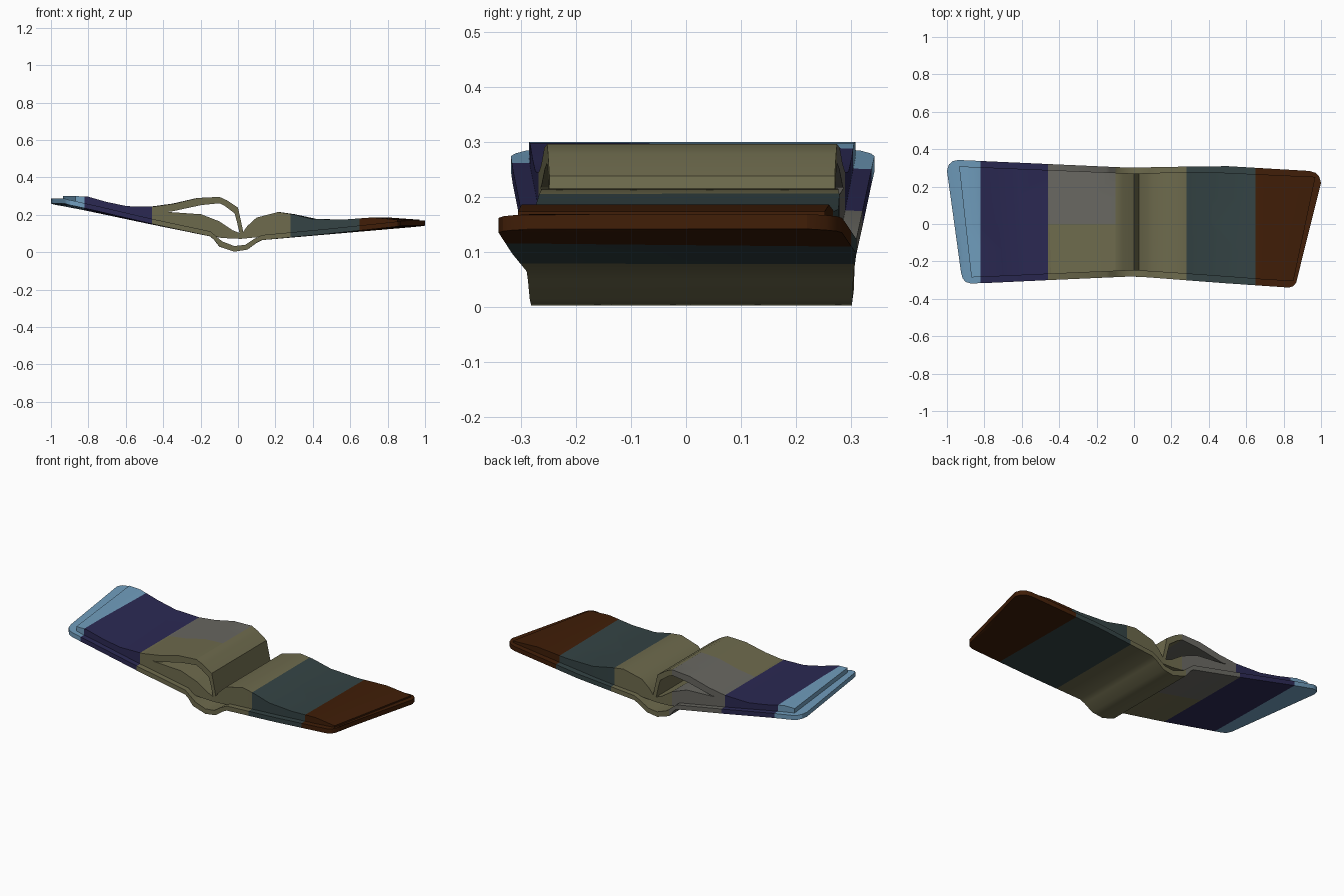
import bpy, bmesh, math
from mathutils import Vector

cube = bpy.data.objects.get("Cube")
if cube:
    bpy.data.objects.remove(cube)


def make_material(name, color):
    mat = bpy.data.materials.new(name)
    mat.use_nodes = True
    rgba = (*[(c / 255) ** 2.2 for c in color], 1)
    mat.diffuse_color = rgba
    mat.node_tree.nodes["Principled BSDF"].inputs["Base Color"].default_value = rgba
    return mat


MATS = [make_material(n, c) for n, c in (
    ("light blue", (112, 156, 188)), ("navy", (47, 45, 84)),
    ("olive", (109, 106, 78)), ("dark teal", (55, 69, 70)),
    ("brown", (66, 35, 16)), ("warm grey", (104, 103, 97)))]
BANDS = (-0.82, -0.46, 0.28, 0.65)   # colour borders across the width
GREY_END = -0.1


def interp(points, x):
    if x <= points[0][0]:
        return points[0][1]
    for (x0, v0), (x1, v1) in zip(points, points[1:]):
        if x <= x1:
            return v0 + (v1 - v0) * (x - x0) / (x1 - x0)
    return points[-1][1]


def corner(x, end, r):
    d = end - abs(x)
    return r - math.sqrt(max(0, r * r - (r - d) ** 2)) if d < r else 0


def sheet(name, upper, lower, back, front, end=1.0, radius=0.0, rows=4):
    """Solid strip between two profiles, stretched from front to back."""
    bm = bmesh.new()

    def place(x, z, t):
        inset = corner(x, end, radius) if radius else 0
        y0, y1 = interp(front, x) + inset, interp(back, x) - inset
        skew = 0.125 if x > 0 else 0.075
        return bm.verts.new((x * (1 - skew * (1 - t) * abs(x)), y0 + (y1 - y0) * t, z))

    loop = list(upper) + list(reversed(lower))
    n, m = len(loop), len(upper)
    rings = [[place(x, z, r / rows) for x, z in loop] for r in range(rows + 1)]
    for a, b in zip(rings, rings[1:]):
        for i in range(n):
            j = (i + 1) % n
            bm.faces.new((a[i], a[j], b[j], b[i]))
    for ring in (rings[0], rings[-1]):
        for i in range(m - 1):
            bm.faces.new((ring[i], ring[i + 1], ring[n - 2 - i], ring[n - 1 - i]))
    # Cut along the colour borders, then assign colours by position
    cuts = [((x, 0, 0), (1, 0, 0)) for x in (*BANDS, GREY_END)] + [((0, 0, 0), (0, 1, 0))]
    for co, no in cuts:
        bmesh.ops.bisect_plane(bm, geom=bm.verts[:] + bm.edges[:] + bm.faces[:],
                               dist=1e-5, plane_co=Vector(co), plane_no=Vector(no))
    bmesh.ops.recalc_face_normals(bm, faces=bm.faces[:])
    for f in bm.faces:
        c = f.calc_center_median()
        f.material_index = sum(c.x > b for b in BANDS)
        if BANDS[1] < c.x < GREY_END and c.y > 0:
            f.material_index = 5
    mesh = bpy.data.meshes.new(name)
    bm.to_mesh(mesh)
    bm.free()
    for mat in MATS:
        mesh.materials.append(mat)
    obj = bpy.data.objects.new(name, mesh)
    bpy.context.collection.objects.link(obj)
    bpy.ops.object.select_all(action='DESELECT')
    obj.select_set(True)
    bpy.context.view_layer.objects.active = obj
    bpy.ops.object.shade_smooth_by_angle(angle=math.radians(30))
    return obj


# Cover boards with the rounded spine
under = [(-1, 0.26), (-0.99, 0.257), (-0.97, 0.252), (-0.94, 0.247), (-0.81, 0.222),
         (-0.47, 0.15), (-0.15, 0.085), (-0.13, 0.068), (-0.1, 0.03), (-0.02, 0.003),
         (0.05, 0.014), (0.1, 0.05), (0.13, 0.065), (0.5, 0.097), (0.94, 0.135),
         (0.97, 0.138), (0.99, 0.14), (1, 0.142)]
over = [(x, z + (0.027 if abs(x) > 0.12 else 0.03)) for x, z in under]
over[8:12] = [(-0.085, 0.058), (-0.02, 0.033), (0.04, 0.04), (0.085, 0.07)]
sheet("cover", over, under,
      back=[(-1, 0.345), (0, 0.3), (0.4, 0.315), (1, 0.28)],
      front=[(-0.9, -0.318), (0, -0.28), (0.85, -0.34)], radius=0.06)

PAGE_BACK = [(-0.93, 0.308), (0, 0.27), (0.35, 0.28), (0.97, 0.252)]
PAGE_FRONT = [(-0.9, -0.285), (0, -0.248), (0.9, -0.305)]

# Page block, dipping at the gutter
top = [(-0.935, 0.3), (-0.86, 0.298), (-0.74, 0.268), (-0.62, 0.246), (-0.46, 0.245),
       (-0.38, 0.215), (-0.2, 0.203), (-0.1, 0.165), (-0.03, 0.118), (0.02, 0.098),
       (0.05, 0.14), (0.1, 0.185), (0.22, 0.215), (0.3, 0.204), (0.42, 0.178),
       (0.6, 0.174), (0.8, 0.186), (0.97, 0.174)]
base = [(-0.935, 0.265), (-0.14, 0.1), (-0.1, 0.078), (0, 0.07), (0.1, 0.08), (0.14, 0.085),
        (0.97, 0.155)]
sheet("page_block", top, [(x, interp(base, x)) for x, z in top], PAGE_BACK, PAGE_FRONT)

# Raised pages arching over the left half
arch_top = [(-0.46, 0.245), (-0.35, 0.26), (-0.22, 0.29), (-0.1, 0.296), (-0.06, 0.278),
            (0, 0.238), (0.015, 0.17), (0.03, 0.1)]
arch_under = [(-0.46, 0.225), (-0.37, 0.217), (-0.2, 0.252), (-0.1, 0.262), (-0.07, 0.247),
              (-0.018, 0.208), (-0.005, 0.16), (0.01, 0.095)]
sheet("raised_pages", arch_top, arch_under, PAGE_BACK, PAGE_FRONT)
